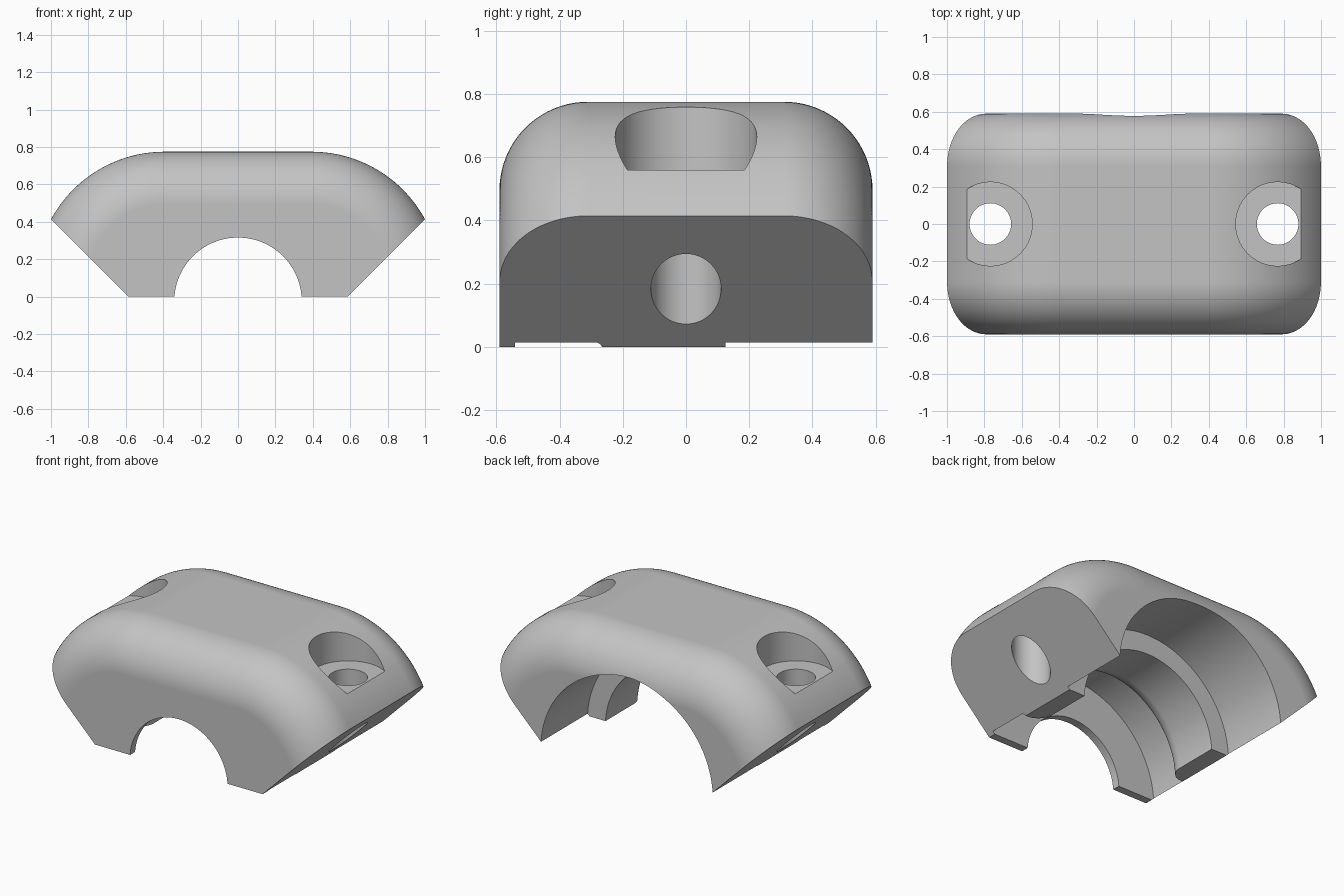
import bpy, bmesh, math

cube = bpy.data.objects.get("Cube")
if cube:
    bpy.data.objects.remove(cube, do_unlink=True)

HALF_DEPTH = 0.59    # half length along y
FOOT = 0.585         # half width of the underside
TOP = 0.775
CENTRE_X = 0.393     # centre of the shoulder arc
SHOULDER = 0.69      # radius of the shoulder arc
FILLET = 0.28        # rounding of the front and back edges
AXIS_Z = -0.025      # height of the bore axis

grey = bpy.data.materials.new("grey")
grey.use_nodes = True
colour = (0.55, 0.55, 0.55, 1)
grey.diffuse_color = colour
grey.node_tree.nodes["Principled BSDF"].inputs["Base Color"].default_value = colour


def loft(name, rings):
    """Skin a row of equal closed rings and cap both ends."""
    bm = bmesh.new()
    rows = [[bm.verts.new(p) for p in ring] for ring in rings]
    n = len(rows[0])
    for lower, upper in zip(rows, rows[1:]):
        for i in range(n):
            j = (i + 1) % n
            bm.faces.new((lower[i], lower[j], upper[j], upper[i]))
    bm.faces.new(rows[0])
    bm.faces.new(rows[-1])
    bmesh.ops.recalc_face_normals(bm, faces=bm.faces)
    mesh = bpy.data.meshes.new(name)
    bm.to_mesh(mesh)
    bm.free()
    mesh.materials.append(grey)
    obj = bpy.data.objects.new(name, mesh)
    bpy.context.collection.objects.link(obj)
    return obj


def circle(radius, place, n=96):
    return [place(radius * math.cos(2 * math.pi * i / n),
                  radius * math.sin(2 * math.pi * i / n)) for i in range(n)]


def section(y, inset, steps=28):
    """Housing outline, with its rounded top pulled in by the inset."""
    r = SHOULDER - inset
    cz = TOP - SHOULDER
    gap = FOOT - CENTRE_X + cz
    b = (math.sqrt(2 * r * r - gap * gap) - gap) / 2
    start = math.atan2(b, b + gap)
    half = [(FOOT, 0)]
    for i in range(steps + 1):
        a = start + (math.pi / 2 - start) * i / steps
        half.append((CENTRE_X + r * math.cos(a), cz + r * math.sin(a)))
    return [(x, y, z) for x, z in half] + [(-x, y, z) for x, z in reversed(half)]


# Housing: sections along y, with rounded front and back top edges
ends = []
for i in range(21):
    a = math.pi / 2 * i / 20
    ends.append((HALF_DEPTH - FILLET * (1 - math.cos(a)), FILLET * (1 - math.sin(a))))
sections = [section(-y, d) for y, d in ends] + [section(y, d) for y, d in reversed(ends)]
housing = loft("clamp_housing", sections)

# Stepped bore: small front opening, recess, rounded rib, wide back opening
OUTER, RIB, SMALL = 0.60, 0.475, 0.341
bore_profile = [(-0.8, SMALL), (-0.54, SMALL), (-0.54, OUTER), (-0.285, OUTER)]
for i in range(1, 6):     # small hollow fillet at the root of the rib
    a = math.pi / 2 * i / 5
    bore_profile.append((-0.285 + 0.02 * math.sin(a), OUTER - 0.02 * (1 - math.cos(a))))
for i in range(13):       # round nose of the rib
    a = math.pi / 2 * i / 12
    bore_profile.append((-0.16 - 0.105 * math.cos(a), RIB + 0.1 * (1 - math.sin(a))))
bore_profile += [(0.125, RIB), (0.125, OUTER), (0.8, OUTER)]
cutters = [loft("bore_cutter", [
    circle(r, lambda u, v, y=y: (u, y, AXIS_Z + v), 128) for y, r in bore_profile])]

# Screw holes with flat counterbores on both shoulders
for side in (-1, 1):
    x = 0.768 * side
    screw_profile = [(-0.2, 0.111), (0.56, 0.111), (0.56, 0.224), (1, 0.224)]
    cutters.append(loft("screw_cutter", [
        circle(r, lambda u, v, z=z: (x + u, v, z), 64) for z, r in screw_profile]))

bpy.context.view_layer.objects.active = housing
for cutter in cutters:
    cutter.hide_render = True
    mod = housing.modifiers.new("cut", "BOOLEAN")
    mod.operation = "DIFFERENCE"
    mod.solver = "EXACT"
    mod.object = cutter
    bpy.ops.object.modifier_apply(modifier=mod.name)
    bpy.data.objects.remove(cutter, do_unlink=True)

# Smooth curves, crisp edges
bpy.ops.object.select_all(action="DESELECT")
housing.select_set(True)
bpy.ops.object.shade_smooth_by_angle(angle=math.radians(25))
weighted = housing.modifiers.new("weighted_normals", "WEIGHTED_NORMAL")
weighted.keep_sharp = True
